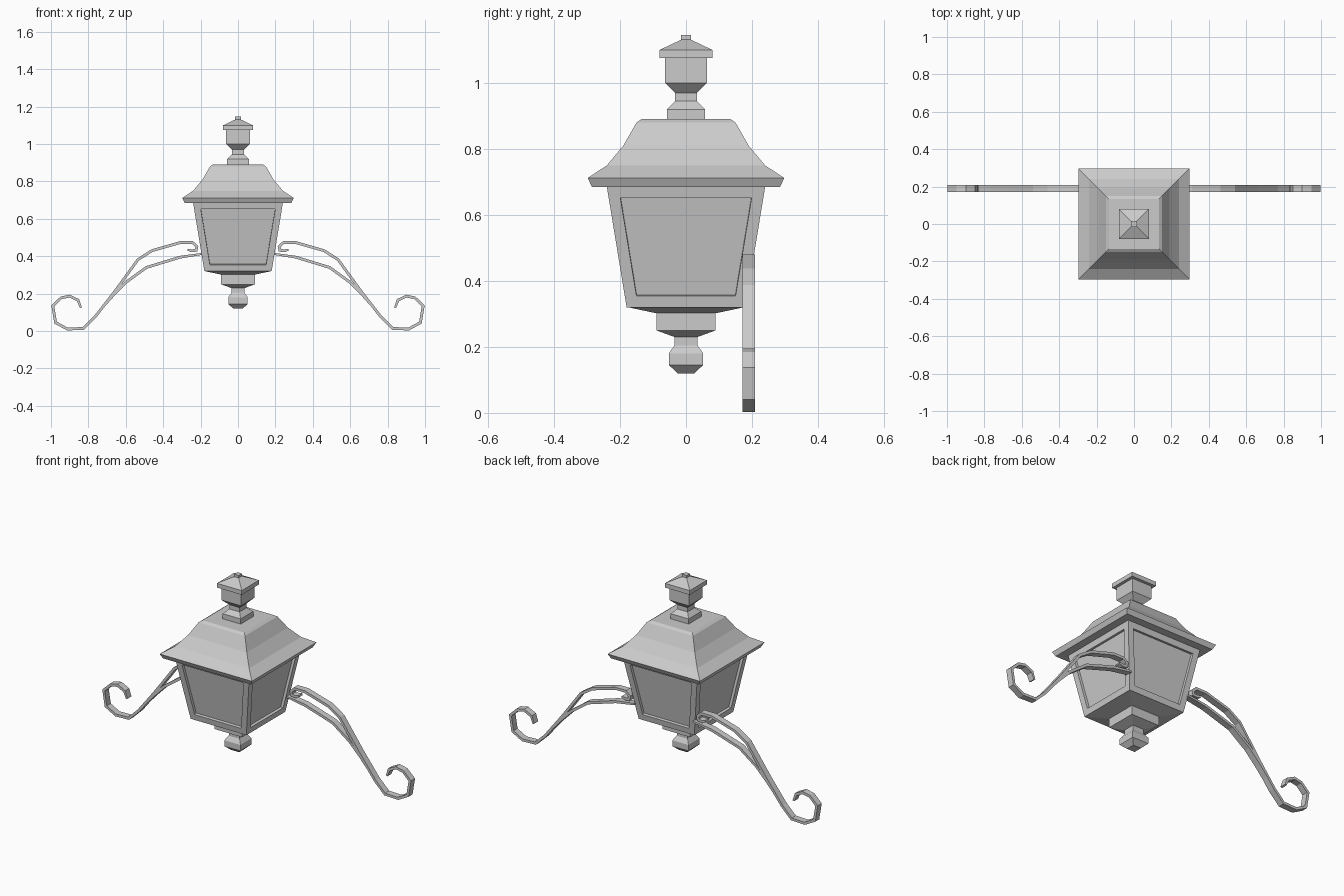
import bpy, bmesh
from mathutils import Vector

if "Cube" in bpy.data.objects:
    bpy.data.objects.remove(bpy.data.objects["Cube"])


def finish(bm, name):
    bmesh.ops.recalc_face_normals(bm, faces=bm.faces)
    mesh = bpy.data.meshes.new(name)
    bm.to_mesh(mesh)
    bm.free()
    obj = bpy.data.objects.new(name, mesh)
    bpy.context.collection.objects.link(obj)
    return obj


def square_stack(profile):
    """Loft square rings given as (half width, height)."""
    bm = bmesh.new()
    rings = [[bm.verts.new((sx * w, sy * w, z))
              for sx, sy in ((-1, -1), (1, -1), (1, 1), (-1, 1))]
             for w, z in profile]
    for a, b in zip(rings, rings[1:]):
        for i in range(4):
            j = (i + 1) % 4
            bm.faces.new((a[i], a[j], b[j], b[i]))
    bm.faces.new(rings[0][::-1])
    bm.faces.new(rings[-1])
    return bm


def strip(name, path, thick, y0=0.172, y1=0.209):
    """Flat iron bar following an (x, z) path, tapered at its tips, mirrored in x."""
    bm = bmesh.new()
    pts = [Vector(p) for p in path]
    rings = []
    for i, p in enumerate(pts):
        d0 = (p - pts[i - 1]).normalized() if i else (pts[1] - p).normalized()
        d1 = (pts[i + 1] - p).normalized() if i < len(pts) - 1 else d0
        t = (d0 + d1).normalized()
        h = thick / 2 / max(t.dot(d0), 0.6)
        if i in (0, len(pts) - 1):
            h *= 0.7
        n = Vector((-t.y, t.x)) * h
        rings.append([bm.verts.new((q.x, y, q.y)) for q, y in
                      ((p + n, y0), (p + n, y1), (p - n, y1), (p - n, y0))])
    for a, b in zip(rings, rings[1:]):
        for i in range(4):
            j = (i + 1) % 4
            bm.faces.new((a[i], a[j], b[j], b[i]))
    bm.faces.new(rings[0])
    bm.faces.new(rings[-1])
    obj = finish(bm, name)
    obj.modifiers.new("mirror", 'MIRROR').use_axis[0] = True


# Tapered lantern body with recessed panes
bm = square_stack([(0.18, 0.32), (0.24, 0.686)])
sides = [f for f in bm.faces if abs(f.calc_center_median().z - 0.503) < 0.05]
bmesh.ops.recalc_face_normals(bm, faces=bm.faces)
bmesh.ops.inset_individual(bm, faces=sides, thickness=0.035, use_even_offset=True)
bmesh.ops.inset_individual(bm, faces=sides, thickness=0.001, depth=-0.015)
finish(bm, "lantern_body")

# Flared roof
finish(square_stack([(0.285, 0.685), (0.298, 0.712), (0.24, 0.75), (0.19, 0.81),
                     (0.15, 0.88), (0.135, 0.89)]), "roof")

# Chimney with cap
finish(square_stack([(0.058, 0.888), (0.058, 0.92), (0.033, 0.945), (0.033, 0.97),
                     (0.063, 1.0), (0.063, 1.076)]), "chimney")
finish(square_stack([(0.08, 1.075), (0.08, 1.1), (0.015, 1.131), (0.015, 1.146)]),
       "chimney_cap")

# Stepped base and bottom finial
finish(square_stack([(0.025, 0.12), (0.052, 0.145), (0.052, 0.18), (0.035, 0.205),
                     (0.035, 0.23), (0.09, 0.25), (0.09, 0.302), (0.18, 0.321)]),
       "base_finial")

# Scrolled bracket arms
strip("scroll_arm", [(.27, .435), (.248, .429), (.224, .432), (.22, .452), (.243, .473),
                     (.31, .473), (.46, .43), (.535, .382), (.66, .21), (.765, .075),
                     (.828, .014), (.912, .011), (.975, .045), (.99, .135), (.945, .178),
                     (.90, .187), (.855, .165), (.84, .125)], 0.015)
strip("support_arm", [(.19, .413), (.31, .395), (.49, .34), (.60, .26), (.67, .189),
                      (.765, .079)], 0.015)
